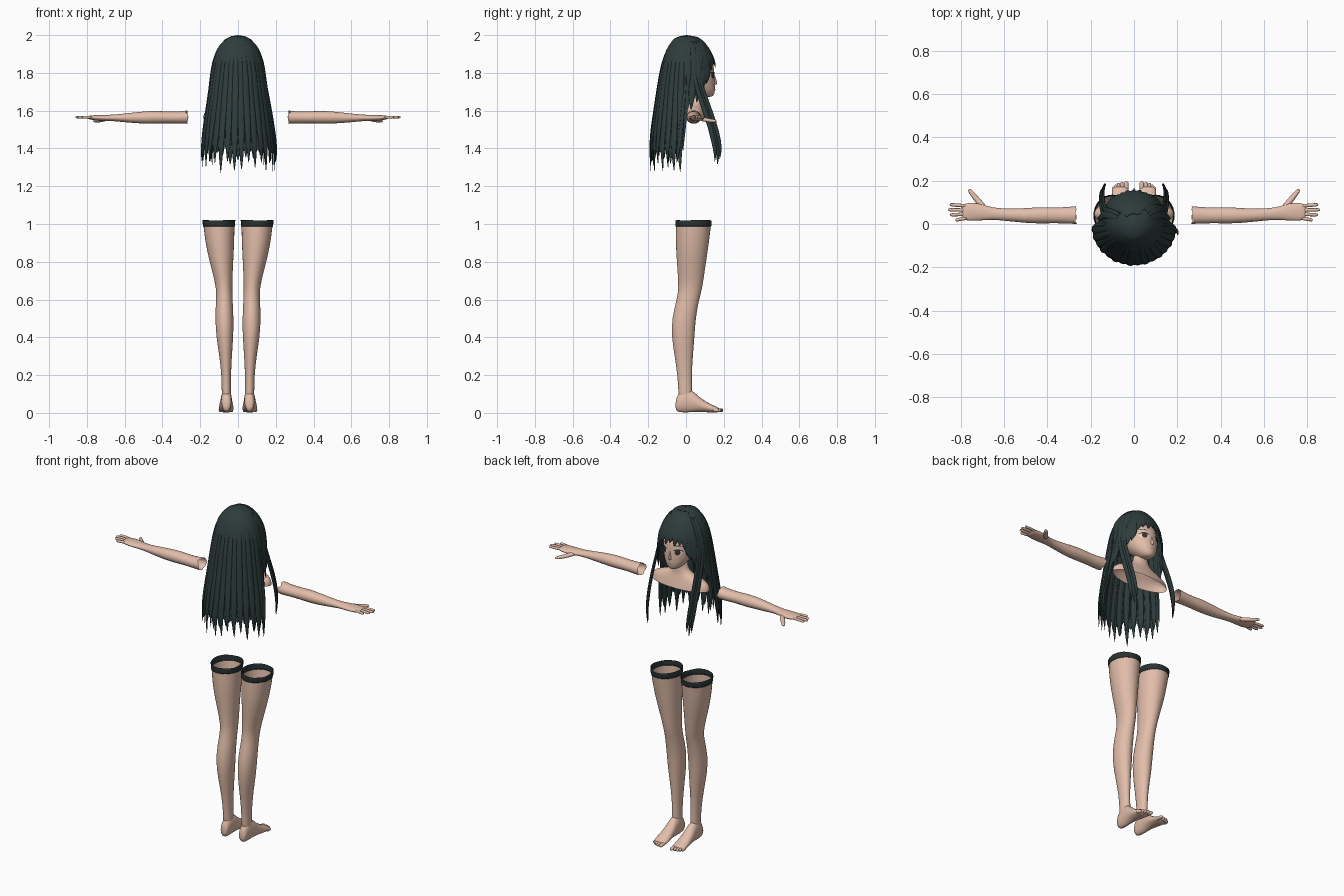
import bpy, bmesh, math, random
from mathutils import Vector
from mathutils.bvhtree import BVHTree

random.seed(4)
cube = bpy.data.objects.get("Cube")
if cube:
    bpy.data.objects.remove(cube, do_unlink=True)


def material(name, *rgb):
    m = bpy.data.materials.new(name)
    m.use_nodes = True
    m.diffuse_color = (*rgb, 1)
    m.node_tree.nodes["Principled BSDF"].inputs["Base Color"].default_value = (*rgb, 1)
    return m


SKIN = material("skin", .76, .51, .4)
HAIR = material("dark hair", .028, .046, .046)
BAND = material("charcoal band", .022, .033, .034)
WHITE = material("eye white", .75, .68, .64)
IRIS = material("brown iris", .06, .025, .018)
LIPS = material("lips", .5, .22, .18)


def finish(name, verts, faces, mat, mirror=False, subsurf=0):
    me = bpy.data.meshes.new(name)
    me.from_pydata(verts, [], faces)
    bm = bmesh.new()
    bm.from_mesh(me)
    bmesh.ops.recalc_face_normals(bm, faces=bm.faces)
    for f in bm.faces:
        f.smooth = True
    bm.to_mesh(me)
    bm.free()
    me.materials.append(mat)
    ob = bpy.data.objects.new(name, me)
    bpy.context.collection.objects.link(ob)
    if mirror:
        ob.modifiers.new("mirror", "MIRROR").use_mirror_merge = False
    if subsurf:
        mod = ob.modifiers.new("smooth", "SUBSURF")
        mod.levels = mod.render_levels = subsurf
    return ob


def bridge(rows, n, closed=True, start=0):
    """Quads between successive rows of n vertices."""
    return [(start + r * n + k, start + r * n + (k + 1) % n,
             start + (r + 1) * n + (k + 1) % n, start + (r + 1) * n + k)
            for r in range(rows - 1) for k in range(n if closed else n - 1)]


def loft(name, axis, rings, mat, caps=(True, True), mirror=True, n=16, ragged=0):
    """Elliptic rings (position, a0, a1, b0, b1) stacked along an axis."""
    verts = []
    for i, (p, a0, a1, b0, b1) in enumerate(rings):
        for k in range(n):
            w = math.tau * k / n
            a = (a0 + a1) / 2 + (a1 - a0) / 2 * math.cos(w)
            b = (b0 + b1) / 2 + (b1 - b0) / 2 * math.sin(w)
            q = p + (ragged * random.uniform(-1, 1) if i == 0 else 0)
            verts.append({"x": (q, a, b), "y": (a, q, b), "z": (a, b, q)}[axis])
    faces = bridge(len(rings), n)
    if caps[0]:
        faces.append(tuple(range(n)))
    if caps[1]:
        faces.append(tuple(range(len(verts) - n, len(verts))))
    return finish(name, verts, faces, mat, mirror, 1)


def sweep(name, paths, mat, thick, n=6, up=None, mirror=False, taper=None):
    """Tapered flattened tubes along paths given as (points, half width)."""
    verts, faces = [], []
    for pts, width in paths:
        pts = [Vector(p) for p in pts]
        start, last = len(verts), len(pts) - 1
        for i, p in enumerate(pts):
            tan = (pts[min(i + 1, last)] - pts[max(i - 1, 0)]).normalized()
            nrm = up or p - Vector((0, .01, min(p.z, 1.85)))
            side = tan.cross(nrm).normalized()
            nrm = side.cross(tan).normalized()
            s = taper(i / last)
            for k in range(n):
                w = math.tau * k / n
                verts.append(p + side * width * s * math.cos(w) + nrm * thick * s * math.sin(w))
        faces += bridge(len(pts), n, start=start)
        faces += [tuple(range(start, start + n)), tuple(range(len(verts) - n, len(verts)))]
    return finish(name, verts, faces, mat, mirror, 1)


# Legs, stocking bands, feet and toes
leg = [(1.0, .016, .186, -.055, .135), (.93, .018, .178, -.056, .127), (.85, .021, .164, -.054, .116),
       (.75, .027, .138, -.046, .1), (.66, .03, .115, -.04, .088), (.6, .028, .117, -.05, .07),
       (.5, .022, .122, -.077, .052), (.4, .024, .116, -.077, .046), (.3, .032, .099, -.061, .037),
       (.2, .037, .088, -.046, .031), (.12, .037, .086, -.041, .033), (.05, .034, .088, -.04, .035)]
loft("legs", "z", leg, SKIN, (False, True))
band = loft("stocking_bands", "z", [(1.019, .012, .19, -.058, .138), (1.005, .013, .19, -.058, .138),
                                    (.988, .014, .187, -.058, .136)], BAND, (False, False), ragged=.004)
band.modifiers.new("thickness", "SOLIDIFY").thickness = .005
loft("feet", "y", [(-.056, .045, .077, .018, .06), (-.045, .036, .086, .004, .1), (-.01, .032, .09, 0, .135),
                   (.03, .031, .093, .003, .125), (.07, .027, .098, .006, .083), (.12, .022, .103, .002, .052),
                   (.155, .022, .103, 0, .036), (.175, .028, .098, .004, .028)], SKIN)
toes = [([(x, .14, .016), (x, tip - .02, .015), (x, tip - .005, .013), (x, tip, .013)], r)
        for x, tip, r in ((.036, .197, .012), (.056, .195, .009), (.071, .19, .009),
                          (.084, .183, .008), (.095, .173, .008))]
sweep("toes", toes, SKIN, .011, 8, Vector((0, 0, 1)), True, lambda u: 1 if u < .9 else .5)

# Arms with torn upper ends, fingers and thumbs
loft("arms", "x", [(.27, 0, .082, 1.53, 1.602), (.3, 0, .081, 1.53, 1.597), (.36, .004, .075, 1.533, 1.595),
                   (.43, .001, .08, 1.53, 1.6), (.5, .004, .073, 1.53, 1.597), (.6, .015, .071, 1.538, 1.585),
                   (.66, .02, .077, 1.545, 1.579), (.7, .016, .092, 1.544, 1.578), (.74, .014, .1, 1.546, 1.578),
                   (.78, .016, .096, 1.552, 1.575), (.795, .022, .09, 1.556, 1.572)],
     SKIN, (False, True), ragged=.016)
fingers = []
for root, end, tip in ((.028, .018, .825), (.046, .042, .85), (.064, .066, .86), (.083, .09, .852)):
    fingers.append([Vector((.77, root, 1.565)).lerp(Vector((tip, end, 1.565)), u) for u in (0, .4, .8, .95, 1)])
sweep("fingers", [(f, .009) for f in fingers], SKIN, .008, 8, Vector((0, 0, 1)), True,
      lambda u: 1 - .5 * u ** 4)
sweep("thumbs", [([(.69, .07, 1.56), (.715, .1, 1.552), (.74, .13, 1.547), (.757, .152, 1.545),
                   (.764, .161, 1.545)], .016)], SKIN, .013, 8, Vector((0, 0, 1)), True,
      lambda u: 1 - .6 * u * u)

# Neck with shoulders, head and nose
loft("neck_and_shoulders", "z", [(1.553, -.186, .186, -.02, .118), (1.585, -.188, .188, -.016, .108),
                                 (1.61, -.15, .15, -.002, .1), (1.63, -.075, .075, .015, .093),
                                 (1.66, -.042, .042, .018, .09), (1.73, -.042, .042, .015, .09)],
     SKIN, (False, True), False, 24)
head = loft("head", "z", [(1.672, -.018, .018, .09, .138), (1.685, -.04, .04, .05, .15),
                          (1.71, -.064, .064, .02, .155), (1.75, -.085, .085, -.03, .155),
                          (1.8, -.096, .096, -.06, .152), (1.85, -.098, .098, -.07, .145),
                          (1.9, -.085, .085, -.06, .112), (1.95, -.05, .05, -.04, .07)],
            SKIN, mirror=False, n=24)
loft("nose", "z", [(1.735, -.008, .008, .14, .158), (1.745, -.009, .009, .14, .169),
                   (1.765, -.005, .005, .14, .161), (1.79, -.004, .004, .14, .154)], SKIN, mirror=False, n=8)

# Thin facial plates laid on the head surface
bpy.context.view_layer.update()
surface = BVHTree.FromObject(head, bpy.context.evaluated_depsgraph_get())


def plate(name, x, z, w, h, mat, lift, mirror=True, arch=0, n=16):
    verts = []
    for r in (.05, .5, 1):
        for k in range(n):
            c, s = math.cos(math.tau * k / n), math.sin(math.tau * k / n)
            px, pz = x + w * r * c, z + h * r * s - arch * (r * c) ** 2
            hit = surface.ray_cast(Vector((px, 1, pz)), Vector((0, -1, 0)))[0]
            verts.append((px, (hit.y if hit else .12) + lift, pz))
    finish(name, verts, bridge(3, n) + [tuple(range(n))], mat, mirror)


plate("eye_whites", .043, 1.785, .023, .015, WHITE, .0015)
plate("irises", .042, 1.786, .014, .0155, IRIS, .003)
plate("upper_lashes", .044, 1.802, .026, .004, HAIR, .004, arch=.009)
plate("eyebrows", .045, 1.825, .024, .0025, HAIR, .002, arch=.005)
plate("mouth", 0, 1.712, .014, .0025, LIPS, .002, False)

# Hair envelope: z, half width, centre y, back radius, front radius, half opening angle
ENVELOPE = [(2.0, .002, .005, .002, .002, 180), (1.994, .036, .005, .04, .038, 180),
            (1.98, .066, .005, .07, .068, 180), (1.95, .095, .005, .093, .096, 180),
            (1.92, .114, .005, .11, .115, 180), (1.87, .131, .005, .127, .14, 122),
            (1.8, .142, .008, .144, .154, 114), (1.7, .154, 0, .151, .15, 104),
            (1.6, .169, 0, .166, .15, 93), (1.5, .184, -.002, .179, .15, 90),
            (1.4, .195, -.01, .18, .15, 88), (1.25, .192, -.012, .172, .15, 85)]


def envelope(z):
    for a, b in zip(ENVELOPE, ENVELOPE[1:]):
        if z >= b[0]:
            u = (a[0] - z) / (a[0] - b[0])
            return [p + (q - p) * u for p, q in zip(a, b)]
    return ENVELOPE[-1]


def hair_point(deg, z, scale=1.0):
    """Point on the envelope; zero degrees is the back."""
    _, hx, cy, back, front, _ = envelope(z)
    t = math.radians(deg)
    radius = back if math.cos(t) > 0 else front
    return Vector((hx * math.sin(t) * scale, cy - radius * math.cos(t) * scale, z))


def hair_sheet(name, levels, full, n=49, ragged=0):
    verts = []
    for i, z in enumerate(levels):
        half = 180 if full else min(envelope(z)[5], 122)
        for k in range(n):
            low = ragged * random.random() if i == len(levels) - 1 else 0
            verts.append(hair_point(half * (2 * k / (n - 1) - 1), z - low))
    finish(name, verts, bridge(len(levels), n, False), HAIR)


hair_sheet("hair_cap", [2, 1.997, 1.994, 1.988, 1.98, 1.965, 1.95, 1.92, 1.89], True)
hair_sheet("back_hair_sheet", [1.9, 1.87, 1.8, 1.7, 1.6, 1.5, 1.43], False, ragged=.06)


def lock(deg0, deg1, z0, z1, scale, steps=9, ease=1.0):
    return [hair_point(deg0 + (deg1 - deg0) * i / steps, z0 + (z1 - z0) * (i / steps) ** ease, scale)
            for i in range(steps + 1)]


def tip(u):
    return (.55 + .45 * min(1, u * 3)) * (1 if u < .72 else max(.04, 1 - ((u - .72) / .28) ** 1.6))


# Long back locks with uneven pointed ends, parted along the middle
back = []
for i in range(16):
    deg = -84 + 168 * i / 15
    back.append((lock(deg * .9, deg, 1.96, random.uniform(1.26, 1.33), 1.0 + .012 * (i % 2)), .021))
sweep("back_locks", back, HAIR, .007, taper=tip)
inner = [(lock(d, d, 1.7, random.uniform(1.31, 1.38), .95), .02) for d in range(-78, 79, 13)]
sweep("inner_back_locks", inner, HAIR, .005, taper=tip)

# Side locks framing the face
sides = []
for s in (-1, 1):
    for d, z in ((100, 1.6), (112, 1.64), (123, 1.7), (133, 1.74)):
        sides.append((lock(s * (d + 8), s * d, 1.97, z, 1.01), .024))
sweep("side_locks", sides, HAIR, .007, taper=tip)

# Swept fringe from an off-centre parting
fringe = []
for i in range(11):
    s = -1 + i / 5
    fringe.append((lock(190 - s * 30, 180 - s * 62, 1.994, 1.825 - .05 * s * s + .012 * (i % 2),
                        1.03, 8, 1.2), .024))
sweep("fringe", fringe, HAIR, .006, taper=tip)

# Long strands falling in front of the shoulders
front = []
for dx, dy, drop in ((0, 0, 0), (.008, -.014, .03), (-.006, .012, .05)):
    front.append(([(x + dx, y + dy, z + drop * (1.9 - z)) for x, y, z in
                   ((.115, .05, 1.89), (.136, .058, 1.78), (.143, .075, 1.7), (.148, .11, 1.6),
                    (.148, .143, 1.5), (.145, .163, 1.41), (.14, .17, 1.36), (.136, .166, 1.31))], .015))
sweep("front_strands", front, HAIR, .007, up=Vector((1, .2, 0)), mirror=True, taper=tip)
sweep("loose_wisp", [([(.14, 0, 1.8), (.162, -.01, 1.68), (.185, -.02, 1.55), (.202, -.035, 1.43),
                       (.204, -.045, 1.37), (.198, -.05, 1.32)], .012)], HAIR, .005, taper=tip)
